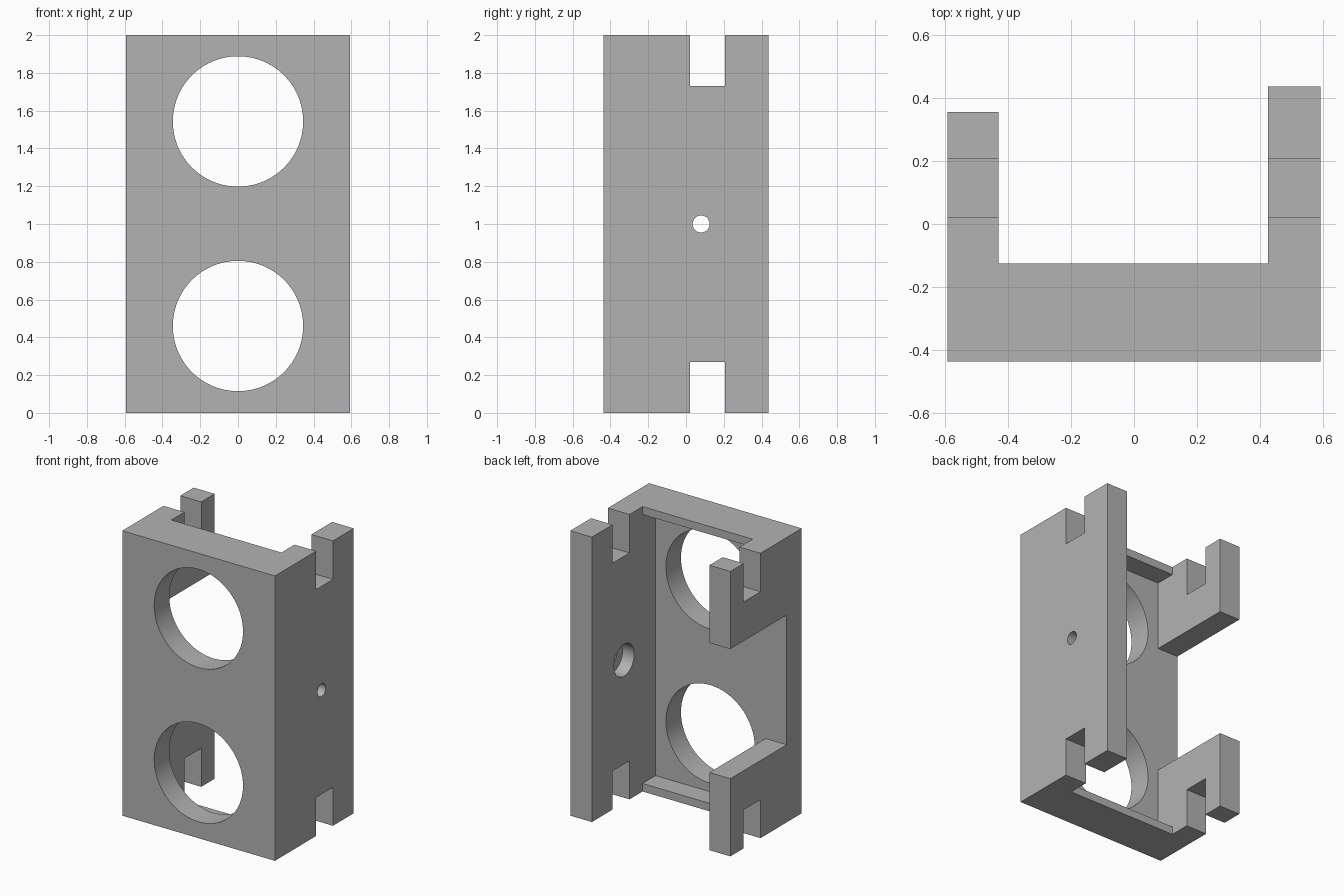
import bpy
import bmesh
import math
from mathutils import Matrix, Vector

if "Cube" in bpy.data.objects:
    bpy.data.objects.remove(bpy.data.objects["Cube"])

# Main dimensions
HALF_W, HALF_D, HEIGHT = 0.593, 0.437, 2.0
INNER_L, INNER_R = 0.425, -0.43      # inner faces of the side walls
FLOOR, RIM = -0.27, -0.125           # plate back face and rim back face
RIM_T = 0.056
SHORT_WALL = 0.355

grey = bpy.data.materials.new("mid grey")
grey.use_nodes = True
colour = (0.45, 0.45, 0.45, 1)
grey.diffuse_color = colour
grey.node_tree.nodes["Principled BSDF"].inputs["Base Color"].default_value = colour


def finish(name, bm):
    bmesh.ops.recalc_face_normals(bm, faces=bm.faces[:])
    mesh = bpy.data.meshes.new(name)
    bm.to_mesh(mesh)
    bm.free()
    mesh.materials.append(grey)
    obj = bpy.data.objects.new(name, mesh)
    bpy.context.collection.objects.link(obj)
    return obj


def box(name, x, y, z):
    """Box from (min, max) ranges."""
    bm = bmesh.new()
    low, high = Vector((x[0], y[0], z[0])), Vector((x[1], y[1], z[1]))
    bmesh.ops.create_cube(bm, size=1)
    for v in bm.verts:
        v.co = (low + high) / 2 + v.co * (high - low)
    return finish(name, bm)


def cylinder(name, centre, radius, length, axis):
    bm = bmesh.new()
    turn = Matrix.Rotation(math.pi / 2, 4, axis)
    bmesh.ops.create_cone(bm, cap_ends=True, segments=96, radius1=radius,
                          radius2=radius, depth=length,
                          matrix=Matrix.Translation(centre) @ turn)
    return finish(name, bm)


# Channel body: U profile with one short wall, extruded upwards
profile = [(-HALF_W, -HALF_D), (HALF_W, -HALF_D), (HALF_W, HALF_D),
           (INNER_L, HALF_D), (INNER_L, RIM), (INNER_R, RIM),
           (INNER_R, SHORT_WALL), (-HALF_W, SHORT_WALL)]
bm = bmesh.new()
base = bm.faces.new([bm.verts.new((x, y, 0)) for x, y in profile])
top = bmesh.ops.extrude_face_region(bm, geom=[base])["geom"]
bmesh.ops.translate(bm, vec=(0, 0, HEIGHT),
                    verts=[g for g in top if isinstance(g, bmesh.types.BMVert)])
bracket = finish("bracket_body", bm)

# Pocket behind the plate leaving thin rims, and the window in the short wall
cutters = [
    box("pocket_cutter", (INNER_R, INNER_L), (FLOOR, 1), (RIM_T, HEIGHT - RIM_T)),
    box("window_cutter", (-1, 0), (FLOOR, 1), (0.545, 1.455)),
]

# Notches across both walls at top and bottom
for z in ((-1, 0.27), (1.73, 3)):
    cutters.append(box("notch_cutter", (-1, 1), (0.02, 0.207), z))

# Two large round openings in the plate
for z in (0.46, 1.543):
    cutters.append(cylinder("opening_cutter", (0, -HALF_D, z), 0.345, 1, 'X'))

# Screw hole with a wide counterbore on the inside of the long wall
cutters.append(cylinder("counterbore_cutter", (INNER_L, 0.08, 1), 0.112, 0.18, 'Y'))
cutters.append(cylinder("screw_hole_cutter", (0.5, 0.08, 1), 0.045, 0.5, 'Y'))

# Apply the cuts
bpy.context.view_layer.objects.active = bracket
for cutter in cutters:
    cut = bracket.modifiers.new(cutter.name, 'BOOLEAN')
    cut.operation = 'DIFFERENCE'
    cut.solver = 'EXACT'
    cut.object = cutter
    bpy.ops.object.modifier_apply(modifier=cut.name)
    bpy.data.objects.remove(cutter)

# Smooth round walls, sharp edges elsewhere
bpy.ops.object.select_all(action='DESELECT')
bracket.select_set(True)
bpy.ops.object.shade_smooth_by_angle(angle=math.radians(30))
